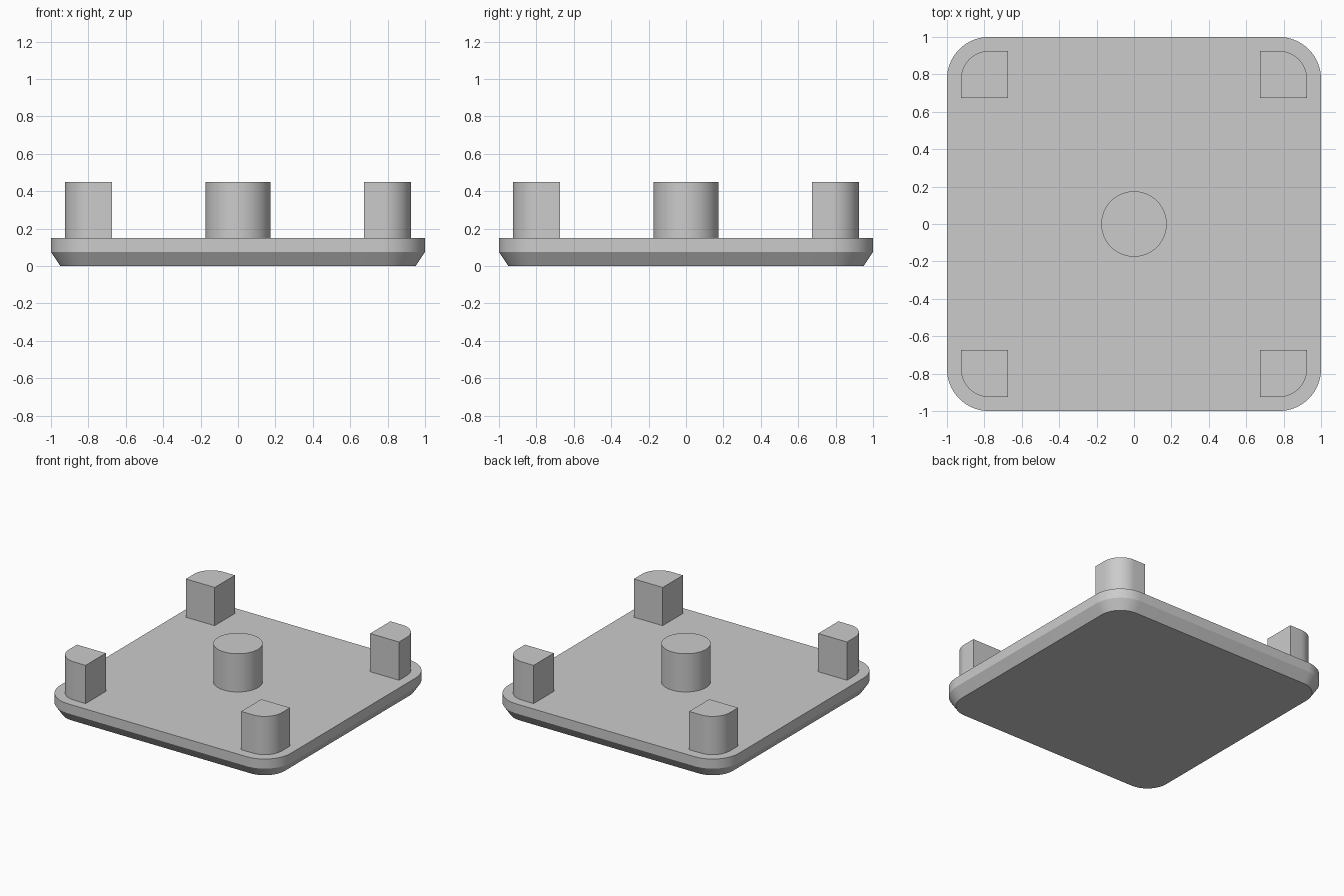
import bpy
import bmesh
from math import cos, sin, pi, radians

default = bpy.data.objects.get("Cube")
if default:
    bpy.data.objects.remove(default, do_unlink=True)

grey = bpy.data.materials.new("plain grey")
grey.use_nodes = True
grey.diffuse_color = (0.6, 0.6, 0.6, 1)
grey.node_tree.nodes["Principled BSDF"].inputs["Base Color"].default_value = (0.6, 0.6, 0.6, 1)

CORNER = 0.775      # shared centre of the plate and post corner arcs
PLATE_TOP = 0.15
POST_TOP = 0.45


def arc(cx, cy, radius, start, sweep, steps):
    return [(cx + radius * cos(start + sweep * i / steps),
             cy + radius * sin(start + sweep * i / steps)) for i in range(steps + 1)]


def rounded_square(radius):
    points = []
    for k, (sx, sy) in enumerate([(1, 1), (-1, 1), (-1, -1), (1, -1)]):
        points += arc(sx * CORNER, sy * CORNER, radius, k * pi / 2, pi / 2, 16)
    return points


def loft(name, sections):
    """Solid through matching outlines, given as (outline, height) from bottom to top."""
    bm = bmesh.new()
    rings = [[bm.verts.new((x, y, z)) for x, y in outline] for outline, z in sections]
    bm.faces.new(rings[0][::-1])
    bm.faces.new(rings[-1])
    for low, high in zip(rings, rings[1:]):
        for i in range(len(low)):
            j = (i + 1) % len(low)
            bm.faces.new((low[i], low[j], high[j], high[i]))
    bmesh.ops.recalc_face_normals(bm, faces=bm.faces)
    mesh = bpy.data.meshes.new(name)
    bm.to_mesh(mesh)
    bm.free()
    mesh.materials.append(grey)
    obj = bpy.data.objects.new(name, mesh)
    bpy.context.collection.objects.link(obj)
    bpy.ops.object.select_all(action='DESELECT')
    obj.select_set(True)
    bpy.context.view_layer.objects.active = obj
    bpy.ops.object.shade_smooth_by_angle(angle=radians(30))
    return obj


# Base plate with a chamfered underside
rim = rounded_square(0.225)
loft("base_plate", [(rounded_square(0.175), 0), (rim, 0.075), (rim, PLATE_TOP)])

# Round centre post
loft("centre_post", [(arc(0, 0, 0.175, 0, 2 * pi, 64)[:-1], z) for z in (PLATE_TOP, POST_TOP)])

# Four corner posts, each rounded on its outer corner
INNER, OUTER = 0.675, 0.925
quarter = arc(CORNER, CORNER, OUTER - CORNER, 0, pi / 2, 16)
outline = [(INNER, INNER), (OUTER, INNER)] + quarter + [(INNER, OUTER)]
for label, sx, sy in [("front_left", 1, -1), ("front_right", -1, -1),
                      ("back_left", 1, 1), ("back_right", -1, 1)]:
    mirrored = [(x * sx, y * sy) for x, y in outline]
    loft(label + "_post", [(mirrored, PLATE_TOP), (mirrored, POST_TOP)])
